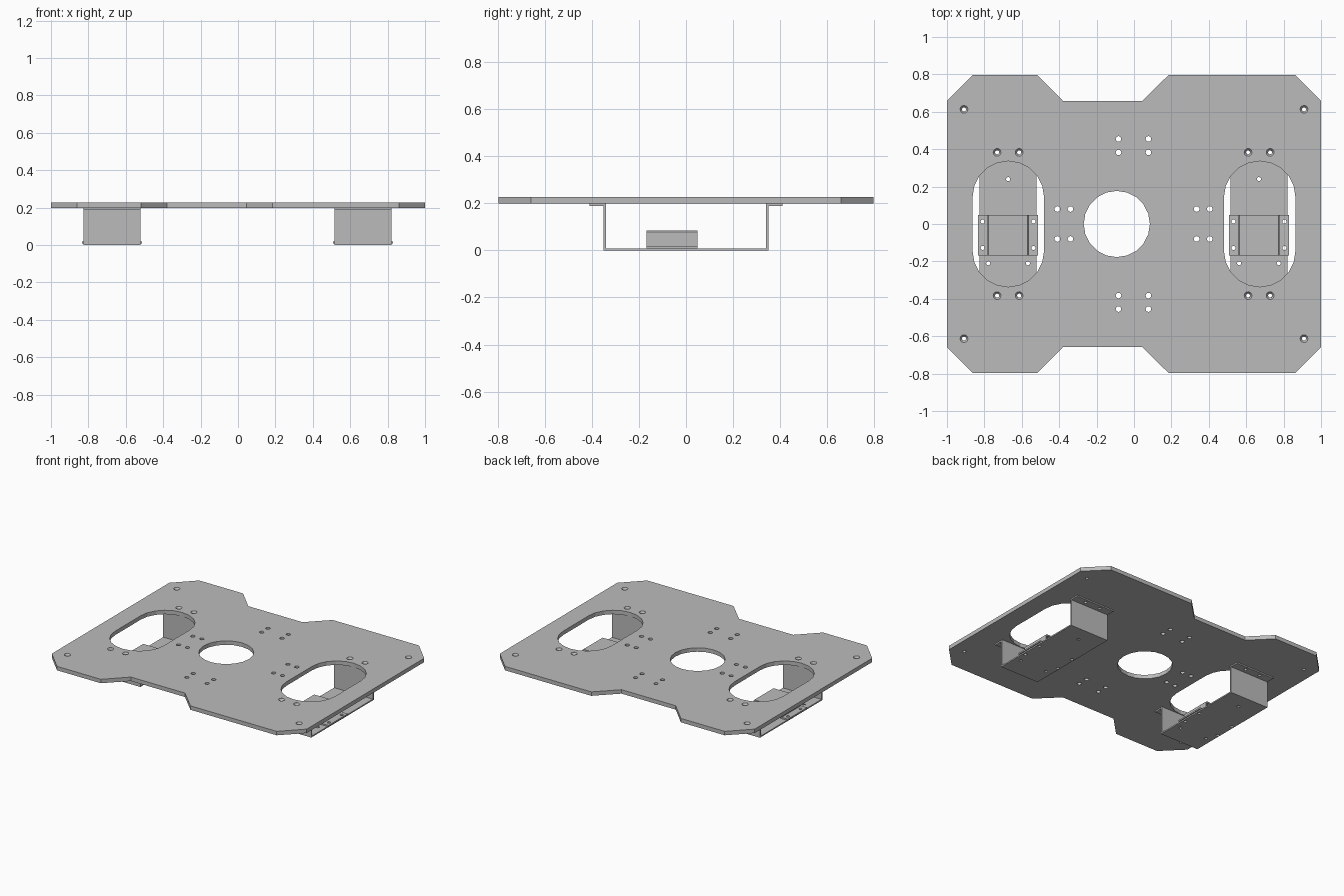
import bpy, bmesh, math
from mathutils import Vector

if "Cube" in bpy.data.objects:
    bpy.data.objects.remove(bpy.data.objects["Cube"], do_unlink=True)

steel = bpy.data.materials.new("light grey metal")
steel.use_nodes = True
GREY = (0.5, 0.5, 0.5, 1)
steel.diffuse_color = GREY
steel.node_tree.nodes["Principled BSDF"].inputs["Base Color"].default_value = GREY


def loft(bm, rings):
    """Closed solid through rings with equal point counts."""
    loops = [[bm.verts.new(p) for p in ring] for ring in rings]
    for a, b in zip(loops, loops[1:]):
        for i in range(len(a)):
            j = (i + 1) % len(a)
            bm.faces.new((a[i], a[j], b[j], b[i]))
    bm.faces.new(loops[0])
    bm.faces.new(loops[-1])


def finish(bm, name):
    bmesh.ops.recalc_face_normals(bm, faces=bm.faces[:])
    mesh = bpy.data.meshes.new(name)
    bm.to_mesh(mesh)
    bm.free()
    mesh.materials.append(steel)
    obj = bpy.data.objects.new(name, mesh)
    bpy.context.collection.objects.link(obj)
    return obj


def solid(name, rings):
    bm = bmesh.new()
    loft(bm, rings)
    return finish(bm, name)


def circle(x, y, z, r, n=12, stretch=0):
    """Ring, or a slot outline when stretched along y."""
    pts = []
    for i in range(n):
        a = 2 * math.pi * i / n
        pts.append((x + r * math.cos(a), y + r * math.sin(a), z))
    if stretch:
        half = [(r * math.cos(math.pi * i / n), r * math.sin(math.pi * i / n) + stretch)
                for i in range(n + 1)]
        pts = [(x + u, y + v, z) for u, v in half] + [(x - u, y - v, z) for u, v in half]
    return pts


def drill(bm, x, y, r, low=-0.1, high=0.3, **shape):
    loft(bm, [circle(x, y, z, r, **shape) for z in (low, high)])


def cut(obj, cutter):
    mod = obj.modifiers.new("holes", "BOOLEAN")
    mod.operation, mod.solver, mod.object = "DIFFERENCE", "EXACT", cutter
    bpy.context.view_layer.update()
    baked = bpy.data.meshes.new_from_object(
        obj.evaluated_get(bpy.context.evaluated_depsgraph_get()))
    obj.modifiers.clear()
    obj.data = baked


def mirrored(half):
    """Close a half profile across its first coordinate."""
    return half + [(-u, v) for u, v in reversed(half)]


# Deck plate with clipped corners and a notch front and back
BOTTOM, TOP = 0.198, 0.226
back = [(1, 0.658), (0.862, 0.797), (0.185, 0.797), (0.045, 0.658),
        (-0.38, 0.658), (-0.518, 0.797), (-0.862, 0.797), (-1, 0.658)]
outline = back + [(x, -y) for x, y in reversed(back)]
deck = solid("deck_plate", [[(x, y, z) for x, y in outline] for z in (BOTTOM, TOP)])

bm = bmesh.new()
drill(bm, -0.092, 0, 0.177, n=20)
for s in (-1, 1):
    drill(bm, s * 0.672, 0, 0.191, n=10, stretch=0.145)
    # Small mounting holes around the centre
    for x in (-0.083, 0.077):
        for y in (0.383, 0.455):
            drill(bm, x, s * y, 0.015)
    for x in (-0.41, -0.34, 0.335, 0.405):
        drill(bm, x, s * 0.08, 0.015)
    # Countersunk screw holes
    for x in (-0.909, -0.732, -0.614, 0.61, 0.728, 0.909):
        y = s * (0.613 if abs(x) > 0.8 else 0.383)
        loft(bm, [circle(x, y, z, r) for z, r in
                  ((0.1, 0.011), (0.212, 0.011), (TOP - 0.001, 0.021), (0.3, 0.021))])
cutter = finish(bm, "deck_cutter")
cut(deck, cutter)
bpy.data.objects.remove(cutter, do_unlink=True)

# Hanging brackets: bent strap below each slot with a raised channel on it
strap_half = [(0.34, 0.009), (0.34, 0.198), (0.41, 0.198), (0.41, 0.189),
              (0.35, 0.189), (0.35, 0)]
channel_half = [(0.104, 0.085), (0.111, 0.078), (0.111, 0.019), (0.16, 0.019),
                (0.16, 0.009), (0.102, 0.009), (0.102, 0.076)]
for side, cx in (("right", -0.673), ("left", 0.668)):
    strap = solid(side + "_bracket_strap",
                  [[(cx + s * 0.152, y, z) for y, z in mirrored(strap_half)] for s in (-1, 1)])
    channel = solid(side + "_bracket_channel",
                    [[(cx + x, y, z) for x, z in mirrored(channel_half)]
                     for y in (-0.168, 0.048)])
    bm = bmesh.new()
    drill(bm, cx, 0.24, 0.011)
    for s in (-1, 1):
        drill(bm, cx + s * 0.106, -0.21, 0.011)
        for y in (-0.128, 0.013):
            drill(bm, cx + s * 0.136, y, 0.011)
        for y in (-0.383, 0.383):
            drill(bm, cx + s * 0.059, y, 0.011)
    cutter = finish(bm, "bracket_cutter")
    cut(strap, cutter)
    cut(channel, cutter)
    bpy.data.objects.remove(cutter, do_unlink=True)
